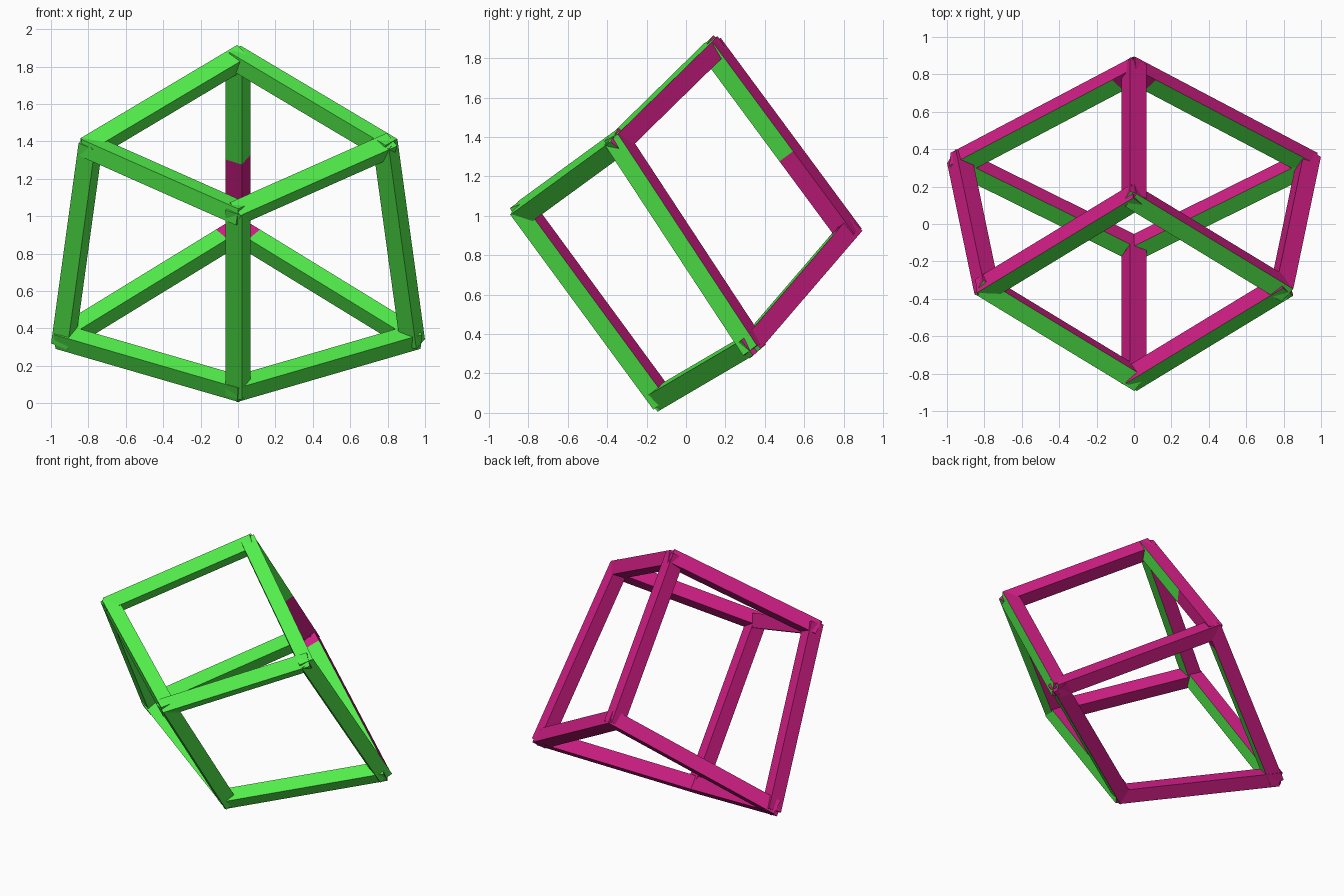
import bpy, bmesh
from math import cos, sin, radians
from mathutils import Vector

if "Cube" in bpy.data.objects:
    bpy.data.objects.remove(bpy.data.objects["Cube"])

SIDE = 0.098   # beam thickness
EXT = 0.03     # overshoot past each corner


def material(name, rgb):
    m = bpy.data.materials.new(name)
    m.diffuse_color = (*rgb, 1)
    m.use_nodes = True
    m.node_tree.nodes["Principled BSDF"].inputs["Base Color"].default_value = m.diffuse_color
    return m


GREEN = material("green", (0.084, 0.85, 0.07))
MAGENTA = material("magenta", (0.62, 0.013, 0.23))

# Corner points of the tapered cube
top, back = Vector((0, 0.14, 1.84)), Vector((0, 0.82, 0.92))
front, bottom = Vector((0, -0.82, 1.02)), Vector((0, -0.13, 0.08))
upper = {s: Vector((s * 0.79, -0.34, 1.37)) for s in (-1, 1)}
lower = {s: Vector((s * 0.93, 0.33, 0.35)) for s in (-1, 1)}


def beam(name, a, b, normal, cut=None):
    """Square beam; front-facing sides green, the rest magenta.
    Beyond the fraction 'cut' every side is magenta."""
    d = (b - a).normalized()
    n = (normal - d * normal.dot(d)).normalized()
    s = d.cross(n)
    h = SIDE / 2
    centres = [a - d * EXT, b + d * EXT]
    if cut:
        centres.insert(1, a.lerp(b, cut))
    bm = bmesh.new()
    rings = [[bm.verts.new(c + n * i * h + s * j * h)
              for i, j in ((1, 1), (-1, 1), (-1, -1), (1, -1))] for c in centres]
    bm.faces.new(rings[0])
    bm.faces.new(rings[-1])
    plain = []
    for k in range(len(rings) - 1):
        for i in range(4):
            j = (i + 1) % 4
            f = bm.faces.new((rings[k][i], rings[k][j], rings[k + 1][j], rings[k + 1][i]))
            if k == 1:
                plain.append(f)
    bmesh.ops.recalc_face_normals(bm, faces=bm.faces)
    for f in bm.faces:
        f.material_index = 1 if f.normal.y > 0 or f in plain else 0
    me = bpy.data.meshes.new(name)
    bm.to_mesh(me)
    bm.free()
    me.materials.append(GREEN)
    me.materials.append(MAGENTA)
    bpy.context.collection.objects.link(bpy.data.objects.new(name, me))


def flat_roll(a, b, plane, degrees):
    """Plane normal rolled around the beam, positive leaning to the rear."""
    d = (b - a).normalized()
    s = d.cross(plane)
    if s.y < 0:
        s = -s
    t = radians(degrees)
    return plane * cos(t) + s * sin(t)


def post_roll(a, b):
    """Posts share one section, turned 28 degrees from the x axis."""
    d = (b - a).normalized()
    u = (Vector((1, 0, 0)) - d * d.x).normalized()
    v = d.cross(u)
    if v.y > 0:
        v = -v
    return u * cos(radians(28)) + v * sin(radians(28))


top_plane = Vector((0, -0.645, 0.764))
base_plane = Vector((0, -0.66, 0.75))

# Upper and lower frames, left and right halves
for s, side in ((-1, "left"), (1, "right")):
    U, L = upper[s], lower[s]
    beam(f"upper_rear_beam_{side}", top, U, flat_roll(top, U, top_plane, 10 * s))
    beam(f"upper_front_beam_{side}", front, U, flat_roll(front, U, top_plane, -16 * s))
    beam(f"lower_rear_beam_{side}", back, L, flat_roll(back, L, base_plane, 0), 1 - 0.91)
    beam(f"lower_front_beam_{side}", bottom, L, flat_roll(bottom, L, base_plane, 0))
    beam(f"side_post_{side}", U, L, post_roll(U, L))

# Middle posts; the rear one turns magenta towards the back corner
beam("front_post", front, bottom, post_roll(front, bottom))
beam("rear_post", top, back, post_roll(top, back), 0.57)

# The rear lower beams are magenta only close to the back corner
for side in ("left", "right"):
    me = bpy.data.objects[f"lower_rear_beam_{side}"].data
    for p in me.polygons:
        near = (p.center - back).length < 0.15
        p.material_index = 1 if near or p.normal.y > 0 else 0
